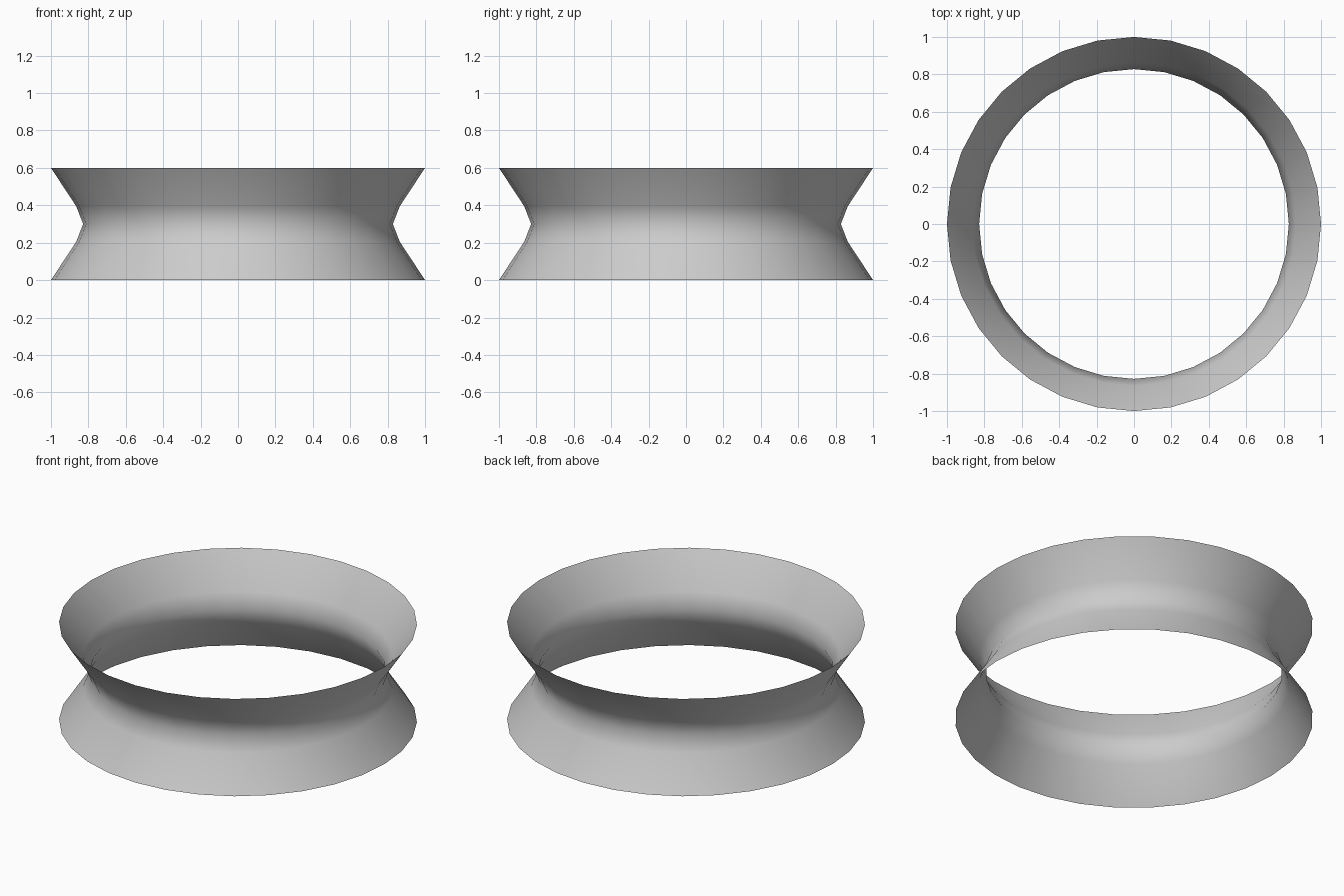
import bpy, bmesh, math

if "Cube" in bpy.data.objects:
    bpy.data.objects.remove(bpy.data.objects["Cube"])

SIDES = 32
# Waisted profile: (radius, height)
PROFILE = [(1.0, 0.0), (0.865, 0.205), (0.828, 0.3), (0.865, 0.395), (1.0, 0.6)]

# Open hourglass band, turned around the vertical axis
bm = bmesh.new()
rings = []
for r, z in PROFILE:
    rings.append([bm.verts.new((r * math.cos(2 * math.pi * i / SIDES),
                                r * math.sin(2 * math.pi * i / SIDES), z))
                  for i in range(SIDES)])
for low, high in zip(rings, rings[1:]):
    for i in range(SIDES):
        j = (i + 1) % SIDES
        bm.faces.new((low[i], low[j], high[j], high[i])).smooth = True

mesh = bpy.data.meshes.new("waisted_ring")
bm.to_mesh(mesh)
bm.free()
ring = bpy.data.objects.new("waisted_ring", mesh)
bpy.context.collection.objects.link(ring)
